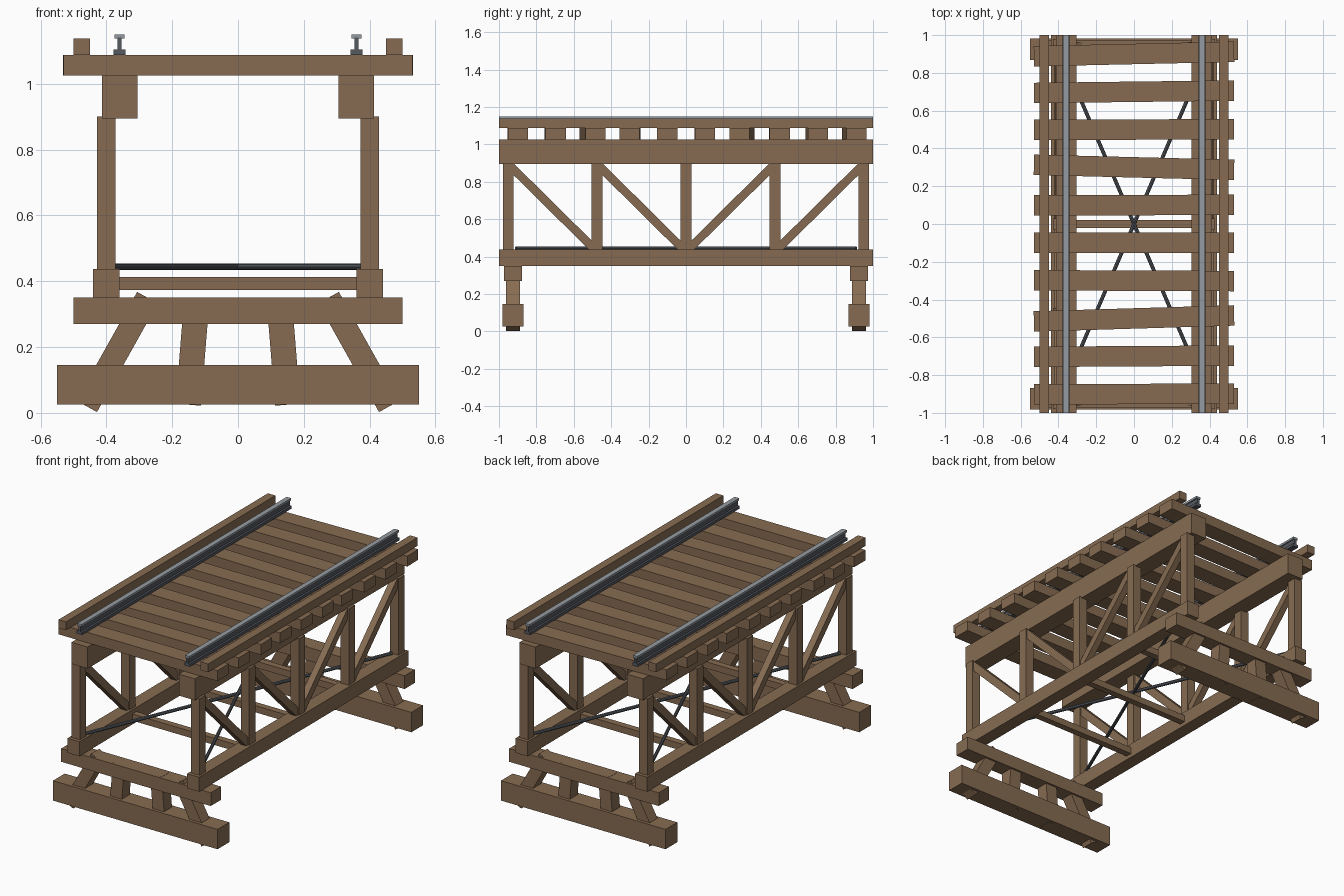
import bpy
from math import atan2
from mathutils import Vector, Matrix

old = bpy.data.objects.get("Cube")
if old:
    bpy.data.objects.remove(old, do_unlink=True)


def material(name, rgb):
    m = bpy.data.materials.new(name)
    m.use_nodes = True
    m.diffuse_color = (*rgb, 1)
    m.node_tree.nodes["Principled BSDF"].inputs["Base Color"].default_value = (*rgb, 1)
    return m


WOOD = material("brown timber", (0.24, 0.148, 0.083))
STEEL = material("dark steel", (0.09, 0.1, 0.115))
WORN = material("polished steel", (0.3, 0.33, 0.36))


def box(name, x, y, z, mat=WOOD, turn=0):
    """Box between (low, high) pairs, turned about its own vertical axis."""
    spans = (x, y, z)
    centre = [(a + b) / 2 for a, b in spans]
    bpy.ops.mesh.primitive_cube_add(size=1, location=centre, rotation=(0, 0, turn))
    ob = bpy.context.object
    ob.name = name
    ob.scale = [b - a for a, b in spans]
    ob.data.materials.append(mat)
    return ob


def beam(name, start, end, width, depth, side, mat=WOOD):
    """Square-ended timber between two points; width lies along the side axis."""
    a, b = Vector(start), Vector(end)
    axis = (b - a).normalized()
    u = Vector(side)
    v = axis.cross(u)
    bpy.ops.mesh.primitive_cube_add(size=1)
    ob = bpy.context.object
    ob.name = name
    turn = Matrix((u, v, axis)).transposed().to_4x4()
    size = Matrix.Diagonal((width, depth, (b - a).length, 1))
    ob.matrix_world = Matrix.Translation((a + b) / 2) @ turn @ size
    ob.data.materials.append(mat)
    return ob


def rod(name, start, end, radius):
    a, b = Vector(start), Vector(end)
    bpy.ops.mesh.primitive_cylinder_add(vertices=8, radius=radius, depth=(b - a).length,
                                        location=(a + b) / 2)
    ob = bpy.context.object
    ob.name = name
    ob.rotation_euler = (b - a).to_track_quat("Z", "Y").to_euler()
    ob.data.materials.append(STEEL)


def mirrored(s, low, high):
    return tuple(sorted((s * low, s * high)))


# Trestle bents at both ends
for end, e in (("front", -1), ("back", 1)):
    y = e * 0.925
    box(end + "_sill", (-0.55, 0.55), (y - 0.056, y + 0.056), (0.025, 0.145))
    box(end + "_cap", (-0.5, 0.5), (y - 0.049, y + 0.049), (0.27, 0.35))
    for s in (-1, 1):
        beam(end + "_batter_pile", (s * 0.46, y, 0.02), (s * 0.275, y, 0.35),
             0.075, 0.072, (0, 1, 0))
        beam(end + "_inner_pile", (s * 0.151, y, 0.025), (s * 0.125, y, 0.348),
             0.075, 0.077, (0, 1, 0))

# Side trusses, rails and guard timbers
PANELS = (-0.95, -0.475, 0, 0.475, 0.95)
for side, s in (("right", -1), ("left", 1)):
    box(side + "_lower_chord", mirrored(s, 0.36, 0.44), (-1, 1), (0.35, 0.438))
    box(side + "_upper_chord", mirrored(s, 0.305, 0.413), (-1, 1), (0.895, 1.025))
    for y in PANELS:
        box(side + "_post", mirrored(s, 0.372, 0.428), (y - 0.029, y + 0.029), (0.43, 0.9))
    for e in (-1, 1):
        for outer, inner in ((0.95, 0.475), (0.475, 0)):
            beam(side + "_diagonal", (s * 0.4, e * (inner + 0.01), 0.435),
                 (s * 0.4, e * (outer - 0.01), 0.885), 0.04, 0.045, (1, 0, 0))
    box(side + "_guard_timber", mirrored(s, 0.45, 0.5), (-1, 1), (1.088, 1.138))
    box(side + "_rail_foot", mirrored(s, 0.342, 0.378), (-1, 1), (1.088, 1.105), STEEL)
    box(side + "_rail_web", mirrored(s, 0.354, 0.366), (-1, 1), (1.1, 1.14), STEEL)
    box(side + "_rail_head", mirrored(s, 0.345, 0.375), (-1, 1), (1.137, 1.15), WORN)

# Floor struts and crossed tension rods
for y in PANELS[1:4]:
    box("floor_strut", (-0.37, 0.37), (y - 0.02, y + 0.02), (0.373, 0.413))
for s in (-1, 1):
    rod("tension_rod", (-s * 0.39, -0.91, 0.444), (s * 0.39, 0.91, 0.444), 0.01)

# Sleepers, some laid slightly askew
SKEW = (0.003, 0.006, 0.03, -0.004, 0, 0.003, -0.025, 0.003, 0.012, 0.022)
for i, turn in enumerate(SKEW):
    y = -0.9 + 0.2 * i
    box("sleeper", (-0.53, 0.53), (y - 0.054, y + 0.054), (1.025, 1.088), WOOD, turn)
